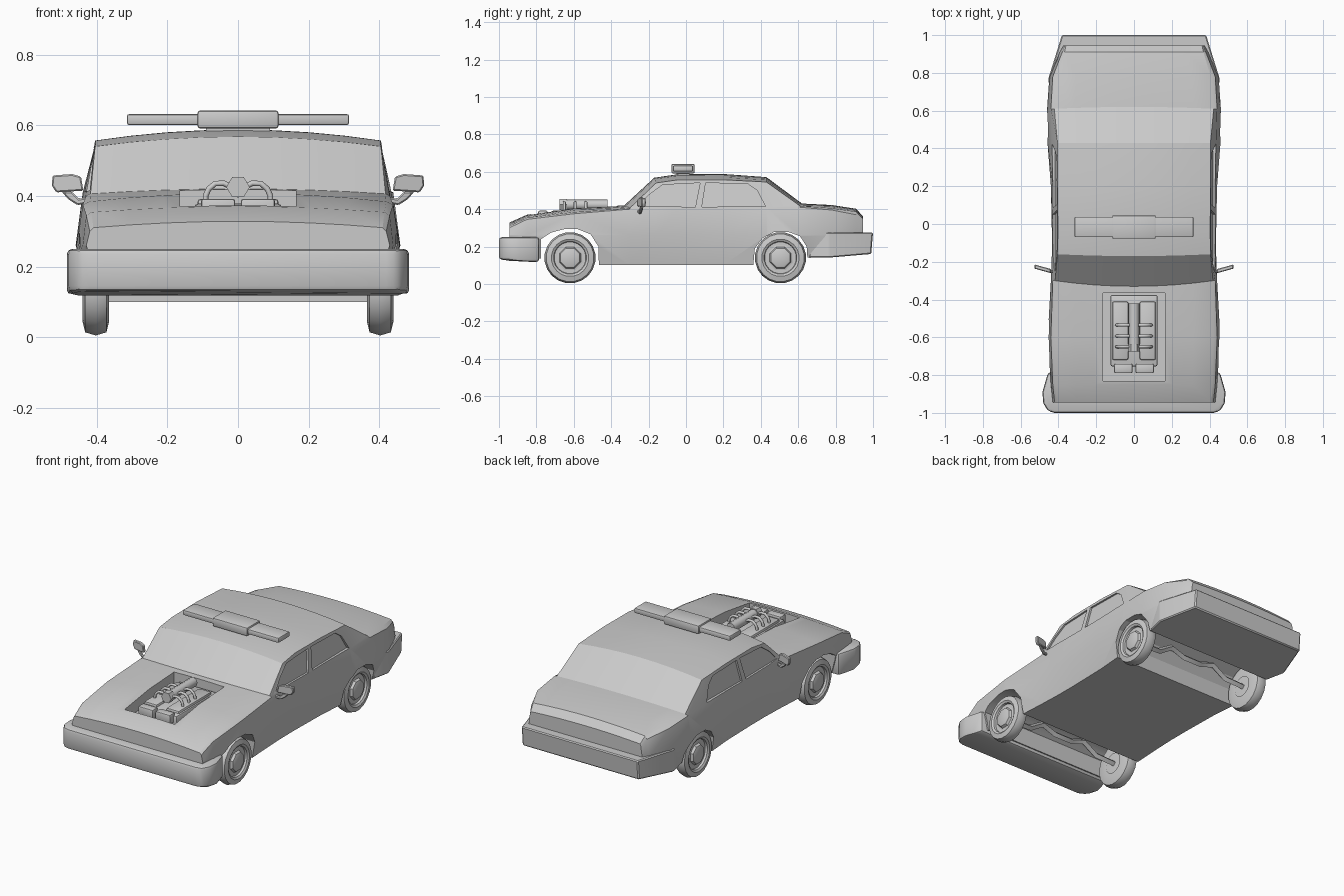
import bpy, bmesh, math
from mathutils import Vector

if "Cube" in bpy.data.objects:
    bpy.data.objects.remove(bpy.data.objects["Cube"], do_unlink=True)

grey = bpy.data.materials.new("plain_grey")
grey.use_nodes = True
grey.diffuse_color = (0.6, 0.6, 0.6, 1)
grey.node_tree.nodes["Principled BSDF"].inputs["Base Color"].default_value = (0.6, 0.6, 0.6, 1)


def activate(ob):
    bpy.ops.object.select_all(action='DESELECT')
    ob.select_set(True)
    bpy.context.view_layer.objects.active = ob


def finish(ob, angle=30):
    activate(ob)
    bpy.ops.object.shade_smooth_by_angle(angle=math.radians(angle))
    return ob


def make(name, bm):
    bmesh.ops.remove_doubles(bm, verts=bm.verts, dist=0.0002)
    bmesh.ops.recalc_face_normals(bm, faces=bm.faces)
    me = bpy.data.meshes.new(name)
    bm.to_mesh(me)
    bm.free()
    me.materials.append(grey)
    ob = bpy.data.objects.new(name, me)
    bpy.context.collection.objects.link(ob)
    return ob


def loft(name, rings, caps=True):
    bm = bmesh.new()
    rows = [[bm.verts.new(p) for p in ring] for ring in rings]
    n = len(rows[0])
    for a, b in zip(rows, rows[1:]):
        for i in range(n):
            j = (i + 1) % n
            bm.faces.new((a[i], a[j], b[j], b[i]))
    if caps:
        bm.faces.new(rows[0])
        bm.faces.new(rows[-1])
    return make(name, bm)


def prism(name, pts, axis, lo, hi):
    """Extrude a flat outline along one axis."""
    place = {'X': lambda p, t: (t, p[0], p[1]),
             'Y': lambda p, t: (p[0], t, p[1]),
             'Z': lambda p, t: (p[0], p[1], t)}[axis]
    return loft(name, [[place(p, t) for p in pts] for t in (lo, hi)])


def bevel(ob, width, segments=2):
    m = ob.modifiers.new("Bevel", 'BEVEL')
    m.width, m.segments, m.limit_method = width, segments, 'ANGLE'
    activate(ob)
    bpy.ops.object.modifier_apply(modifier=m.name)
    return finish(ob)


def box(name, x0, x1, y0, y1, z0, z1, width=0.0):
    ob = prism(name, [(x0, y0), (x1, y0), (x1, y1), (x0, y1)], 'Z', z0, z1)
    return bevel(ob, width) if width else finish(ob)


def cut(ob, cutter):
    m = ob.modifiers.new("Cut", 'BOOLEAN')
    m.operation, m.solver, m.object = 'DIFFERENCE', 'EXACT', cutter
    activate(ob)
    bpy.ops.object.modifier_apply(modifier=m.name)
    bpy.data.objects.remove(cutter, do_unlink=True)


def lathe_x(name, profile, centre, side, seg):
    c = Vector(centre)
    rings = []
    for off, r in profile:
        rings.append([c + Vector((side * off, r * math.cos(t), r * math.sin(t)))
                      for t in (2 * math.pi * (i + 0.5) / seg for i in range(seg))])
    return finish(loft(name, rings, caps=False), 35)


def tube(name, pts, r, res=2):
    cu = bpy.data.curves.new(name, 'CURVE')
    cu.dimensions, cu.bevel_depth, cu.bevel_resolution = '3D', r, res
    cu.use_fill_caps = True
    sp = cu.splines.new('POLY')
    sp.points.add(len(pts) - 1)
    for p, co in zip(sp.points, pts):
        p.co = (*co, 1)
    cu.materials.append(grey)
    ob = bpy.data.objects.new(name, cu)
    bpy.context.collection.objects.link(ob)
    activate(ob)
    bpy.ops.object.convert(target='MESH')
    return finish(bpy.context.view_layer.objects.active, 50)


def mirrored(half):
    return half + [(-x, y) for x, y in reversed(half)]


# Body shell: y, floor z, belly x, belt x, belt z, edge x, edge z, centre z, bow
stations = [
    (-.945, .16, .43, .42, .30, .41, .31, .328, 0),
    (-.85, .15, .44, .43, .345, .415, .354, .37, 0),
    (-.6, .10, .457, .44, .375, .42, .384, .408, 0),
    (-.30, .10, .44, .43, .40, .418, .406, .42, .03),
    (-.16, .10, .435, .43, .41, .405, .540, .568, .01),
    (-.04, .10, .435, .43, .41, .403, .557, .587, 0),
    (.20, .10, .44, .43, .41, .405, .557, .588, 0),
    (.43, .10, .458, .435, .41, .405, .545, .571, 0),
    (.61, .14, .46, .44, .41, .422, .417, .43, -.01),
    (.78, .15, .448, .43, .395, .405, .405, .422, 0),
    (.91, .16, .395, .38, .37, .368, .386, .402, 0),
    (.945, .16, .375, .365, .335, .36, .35, .362, 0)]
rings = []
for y, zb, xb, xs, zs, xe, ze, zc, bow in stations:
    half = [(xb - .03, zb), (xb, .26), (xs, zs), (xe, ze)]
    half += [(xe * f, zc - (zc - ze) * f * f) for f in (.75, .5, .25)]
    ring = half + [(0, zc)] + [(-x, z) for x, z in reversed(half)]
    rings.append([(x, y - bow * (1 - (x / xe) ** 2) * (z > .3), z) for x, z in ring])
body = loft("body_shell", rings)

# Wheel arches run across the full width
cut(body, prism("front_arch", [(-.775, .05), (-.775, .24), (-.72, .275), (-.65, .293),
    (-.58, .293), (-.51, .265), (-.468, .20), (-.465, .05)], 'X', -.6, .6))
cut(body, prism("rear_arch", [(.355, .05), (.368, .19), (.41, .245), (.47, .277),
    (.55, .277), (.61, .255), (.645, .20), (.655, .05)], 'X', -.6, .6))
# Engine bay opening
cut(body, box("bay", -.165, .165, -.83, -.365, .315, .6))
# Recessed side windows following the lean of the cabin
windows = [[(-.255, .415), (-.20, .475), (-.125, .53), (.075, .54), (.05, .412)],
           [(.085, .412), (.105, .54), (.33, .535), (.38, .50), (.425, .415)]]
for side in (1, -1):
    for pts in windows:
        inner = [(side * (.418 - (z - .41) * .17), y, z) for y, z in pts]
        cut(body, loft("window", [inner, [(side * .6, y, z) for y, z in pts]]))
finish(body, 24)

# Bumpers
front = prism("front_bumper", mirrored([(.455, -.785), (.468, -.83), (.485, -.89),
              (.48, -.95), (.455, -.99), (.42, -1.0)]), 'Z', .118, .25)
for v in front.data.vertices:
    if v.co.z < .2:
        v.co.z += .012 * (v.co.y < -.9)
bevel(front, .015)
rear = prism("rear_bumper", mirrored([(.43, .655), (.455, .765), (.382, 1.0)]), 'Z', .14, .275)
for v in rear.data.vertices:
    if v.co.z < .2:
        v.co.z += .02 * (v.co.y > .9)
    elif v.co.y < .7:
        v.co.y += .035
    if v.co.z < .2 and v.co.y > .9:
        v.co.y -= .01
bevel(rear, .006, 1)

# Wheels
tyre = [(-.037, .06), (-.037, .10), (-.030, .128), (0, .137), (.030, .128),
        (.037, .10), (.030, .088), (.018, .085), (.018, .04)]
hub = [(.015, .086), (.020, .062), (.034, .055), (.038, .045), (.038, 0)]
for side, word in ((1, "left"), (-1, "right")):
    for y, end in ((-.62, "front"), (.505, "rear")):
        centre = (side * .403, y, .14)
        lathe_x(f"{end}_{word}_tyre", tyre, centre, side, 20)
        lathe_x(f"{end}_{word}_hub", hub, centre, side, 8)
        lathe_x(f"{end}_{word}_wheel_back", [(-.03, .08), (-.034, 0)], centre, side, 16)
# Axles with a raised middle
for y, end in ((-.62, "front"), (.505, "rear")):
    tube(f"{end}_axle", [(-.38, y, .14), (-.24, y, .145), (-.15, y, .20), (-.06, y, .17),
         (.06, y, .17), (.15, y, .20), (.24, y, .145), (.38, y, .14)], .018, 0)

# Roof light bar
box("light_bar_centre", -.115, .115, -.078, .046, .591, .642, .008)
box("light_bar_wings", -.315, .315, -.07, .038, .601, .632, .007)
box("light_bar_mount", -.09, .09, -.05, .02, .575, .60)

# Wing mirrors
for side, word in ((1, "left"), (-1, "right")):
    shapes = {"mirror_housing": [(.438, .415), (.445, .455), (.47, .462), (.525, .458),
                                 (.528, .43), (.515, .41)],
              "mirror_arm": [(.41, .382), (.455, .374), (.48, .39), (.50, .412),
                             (.47, .412), (.45, .392), (.41, .40)]}
    for part, pts in shapes.items():
        t = .011 if part == "mirror_housing" else .007
        ob = prism(f"{word}_{part}", [(side * x, z) for x, z in pts], 'Y', -t, t)
        for v in ob.data.vertices:
            v.co.y += -.255 + (abs(v.co.x) - .42) * .28
        bevel(ob, .004, 1)

# Engine: block, intakes, central plenum and curved pipes
box("engine_block", -.125, .125, -.755, -.375, .31, .378, .012)
for side, word in ((1, "left"), (-1, "right")):
    a, b = sorted((side * .008, side * .105))
    box(f"{word}_intake", a, b, -.79, -.74, .335, .392, .008)
    a, b = sorted((side * .03, side * .115))
    box(f"{word}_cylinder_head", a, b, -.72, -.41, .36, .392, .01)
    for i, y in enumerate((-.65, -.593, -.535)):
        tube(f"{word}_pipe_{i + 1}", [(side * x, y, z) for x, z in
             ((.01, .42), (.04, .436), (.065, .435), (.083, .42), (.092, .40), (.092, .37))], .008)
tube("engine_plenum", [(0, y, .423) for y in (-.66, -.42)], .028)
tube("plenum_collar", [(0, y, .425) for y in (-.675, -.635)], .033, 1)
